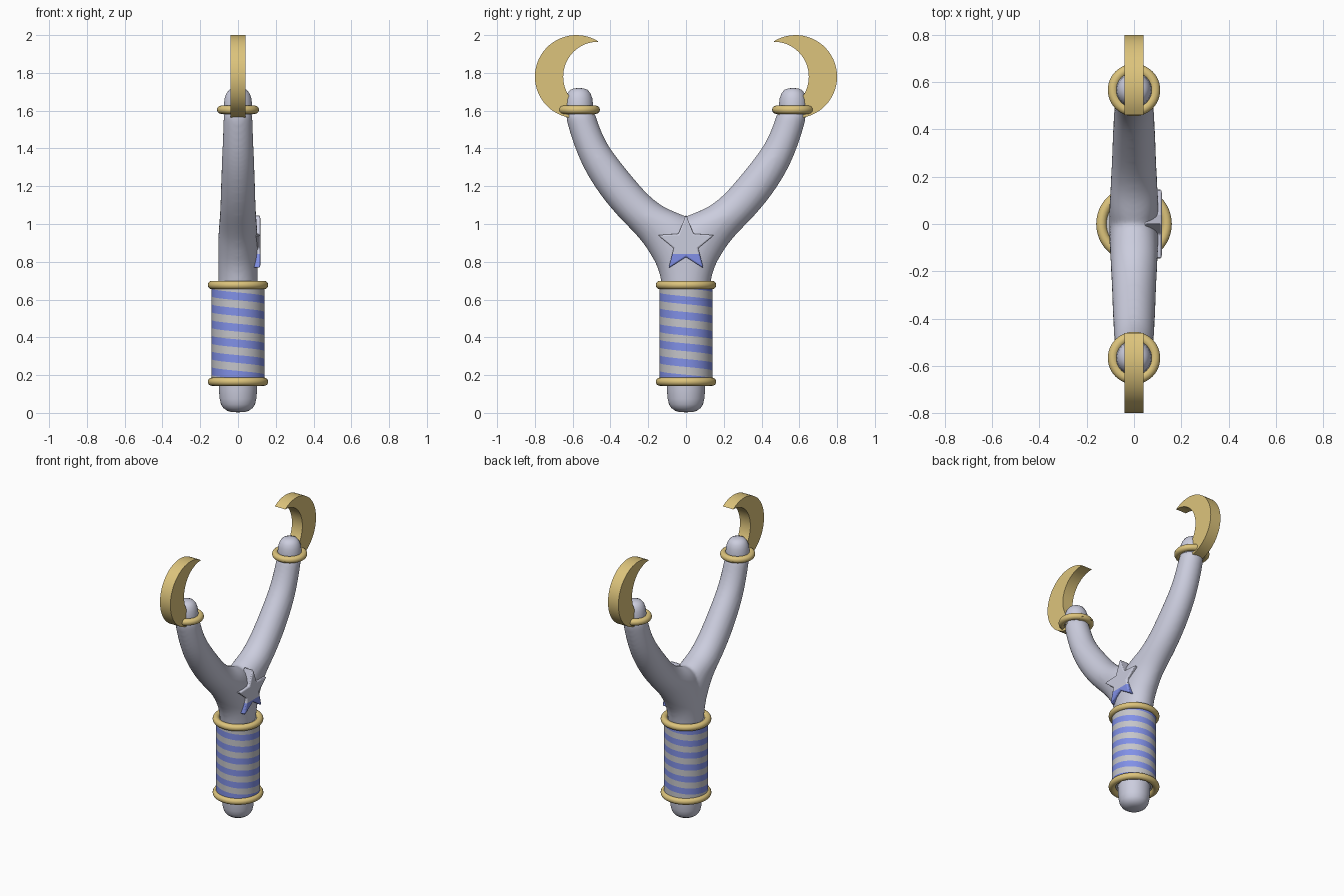
import bpy, bmesh, math
from mathutils import Matrix

if "Cube" in bpy.data.objects:
    bpy.data.objects.remove(bpy.data.objects["Cube"])


def material(name, rgb):
    m = bpy.data.materials.new(name)
    m.diffuse_color = (*rgb, 1)
    m.use_nodes = True
    m.node_tree.nodes["Principled BSDF"].inputs["Base Color"].default_value = m.diffuse_color
    return m


GREY = material("pale_lavender_grey", (0.60, 0.61, 0.73))
WRAP = material("wrap_grey", (0.56, 0.56, 0.59))
BLUE = material("soft_blue", (0.22, 0.28, 0.80))
GOLD = material("gold", (0.72, 0.55, 0.20))


def finish(name, bm, mats, smooth=True):
    bmesh.ops.recalc_face_normals(bm, faces=bm.faces)
    me = bpy.data.meshes.new(name)
    bm.to_mesh(me)
    bm.free()
    ob = bpy.data.objects.new(name, me)
    bpy.context.collection.objects.link(ob)
    for m in mats:
        me.materials.append(m)
    for p in me.polygons:
        p.use_smooth = smooth
    return ob


def sharpen(ob, deg=35):
    bpy.ops.object.select_all(action='DESELECT')
    ob.select_set(True)
    bpy.context.view_layer.objects.active = ob
    bpy.ops.object.shade_smooth_by_angle(angle=math.radians(deg))


def lathe(name, profile, mat, y=0):
    bm = bmesh.new()
    vs = [bm.verts.new((r, 0, z)) for r, z in profile]
    es = [bm.edges.new(p) for p in zip(vs, vs[1:])]
    bmesh.ops.spin(bm, geom=vs + es, cent=(0, 0, 0), axis=(0, 0, 1),
                   angle=math.tau, steps=40)
    bmesh.ops.remove_doubles(bm, verts=bm.verts, dist=1e-4)
    bmesh.ops.translate(bm, verts=bm.verts, vec=(0, y, 0))
    return finish(name, bm, [mat])


def ring(name, y, z, major, minor):
    bpy.ops.mesh.primitive_torus_add(location=(0, y, z), major_radius=major, minor_radius=minor,
                                     major_segments=48, minor_segments=16)
    ob = bpy.context.object
    ob.name = name
    ob.data.materials.append(GOLD)
    bpy.ops.object.shade_smooth()


def prism(points, x0, x1):
    """Extrude a y,z outline along x."""
    bm = bmesh.new()
    f = bm.faces.new([bm.verts.new((x0, y, z)) for y, z in points])
    out = bmesh.ops.extrude_face_region(bm, geom=[f])
    bmesh.ops.translate(bm, vec=(x1 - x0, 0, 0),
                        verts=[v for v in out["geom"] if isinstance(v, bmesh.types.BMVert)])
    return bm


# Forked frame: two lofted arms, fused and softened at the crotch
# station = inner y, inner z, outer y, outer z, half thickness
STATIONS = [
    (-.125, .60, .125, .60, .106), (-.128, .70, .130, .70, .106),
    (-.140, .78, .155, .78, .106), (-.130, .86, .178, .82, .106),
    (-.090, .97, .208, .87, .106), (-.010, 1.045, .245, .92, .102),
    (.100, 1.075, .305, .985, .098), (.200, 1.15, .375, 1.055, .094),
    (.300, 1.27, .465, 1.165, .091), (.380, 1.37, .548, 1.30, .086),
    (.430, 1.445, .597, 1.425, .082), (.475, 1.56, .634, 1.545, .078),
    (.487, 1.62, .646, 1.61, .076)]
N = 24
bm = bmesh.new()
for s in (1, -1):
    loops = []
    for yi, zi, yo, zo, hx in STATIONS:
        loop = []
        for k in range(N):
            a = math.tau * k / N
            t = 0.5 + 0.5 * math.cos(a)
            loop.append(bm.verts.new((hx * math.sin(a), s * (yi + (yo - yi) * t),
                                      zi + (zo - zi) * t)))
        loops.append(loop)
    for a, b in zip(loops, loops[1:]):
        for k in range(N):
            j = (k + 1) % N
            bm.faces.new((a[k], a[j], b[j], b[k]))
    bm.faces.new(loops[0])
    bm.faces.new(loops[-1])
frame = finish("forked_frame", bm, [GREY])
frame.modifiers.new("round", 'SUBSURF').levels = 2
frame.modifiers["round"].render_levels = 2
rm = frame.modifiers.new("fuse", 'REMESH')
rm.mode, rm.voxel_size, rm.use_smooth_shade = 'VOXEL', 0.012, True
sm = frame.modifiers.new("soften", 'SMOOTH')
sm.factor, sm.iterations = 0.5, 10

# Rounded handle end
lathe("handle_end", [(0, .003), (.03, .004), (.055, .01), (.077, .025), (.09, .045),
                     (.097, .075), (.101, .12), (.104, .19)], GREY)

# Grip wrap with a helical stripe: sheared rows, trimmed flat at both ends
PITCH, SEG, RAD = 0.083, 48, 0.14
bm = bmesh.new()
rows = range(-2, 17)
grid = []
for r in rows:
    row = []
    for k in range(SEG + 1):
        a = math.tau * k / SEG - math.pi / 2
        z = .617 + PITCH / 4 - PITCH * k / SEG - (14 - r) * PITCH / 2 + PITCH
        row.append(bm.verts.new((RAD * math.cos(a), RAD * math.sin(a), z)))
    grid.append(row)
for i, (a, b) in enumerate(zip(grid, grid[1:])):
    for k in range(SEG):
        f = bm.faces.new((a[k], a[k + 1], b[k + 1], b[k]))
        f.material_index = (rows[i] + 1) % 2 ^ 1 ^ 1 ^ 1
bmesh.ops.remove_doubles(bm, verts=bm.verts, dist=1e-4)
for z, d in ((.165, -1), (.68, 1)):
    bmesh.ops.bisect_plane(bm, geom=bm.verts[:] + bm.edges[:] + bm.faces[:],
                           plane_co=(0, 0, z), plane_no=(0, 0, d), clear_outer=True)
finish("grip_wrap", bm, [WRAP, BLUE])
sharpen(lathe("grip_core", [(0, .165), (.139, .165), (.139, .68), (0, .68)], WRAP))

# Gold bands at both ends of the grip
ring("grip_band_lower", 0, .165, .138, .022)
ring("grip_band_upper", 0, .677, .138, .022)

# Fork tips, their bands, and crescent moons
for s, side in ((1, "right"), (-1, "left")):
    lathe("fork_tip_" + side, [(.076, 1.58), (.075, 1.63), (.071, 1.665), (.062, 1.69),
                               (.047, 1.71), (.025, 1.718), (0, 1.72)], GREY, s * .567)
    ring("tip_band_" + side, s * .567, 1.605, .089, .022)
    cy, cz, R, iy, r = .58, 1.78, .22, .465, .185
    # where the two circles cross
    d = cy - iy
    ty = cy - (d * d + R * R - r * r) / (2 * d)
    tz = math.sqrt(R * R - (ty - cy) ** 2)
    ao, ai = math.atan2(tz, ty - cy), math.atan2(tz, ty - iy)
    n = 40
    pts = [(cy + R * math.cos(ao - 2 * ao * k / n), cz + R * math.sin(ao - 2 * ao * k / n))
           for k in range(n + 1)]
    pts += [(iy + r * math.cos(-ai + 2 * ai * k / n), cz + r * math.sin(-ai + 2 * ai * k / n))
            for k in range(1, n)]
    sharpen(finish("crescent_" + side, prism([(s * y, z) for y, z in pts], -.04, .04), [GOLD]))

# Star badge on the +x side, its lower points blue
pts = []
for k in range(10):
    a, rad = math.pi / 2 + k * math.pi / 5, (.157, .068)[k % 2]
    pts.append((rad * math.cos(a), .893 + rad * math.sin(a)))
bm = prism(pts, .045, .119)
bmesh.ops.bisect_plane(bm, geom=bm.verts[:] + bm.edges[:] + bm.faces[:],
                       plane_co=(0, 0, .84), plane_no=(0, 0, 1))
for f in bm.faces:
    f.material_index = int(f.calc_center_median().z < .84)
star = finish("star_badge", bm, [GREY, BLUE])
bv = star.modifiers.new("soft_edge", 'BEVEL')
bv.width, bv.segments, bv.limit_method = .008, 2, 'ANGLE'
sharpen(star, 40)
